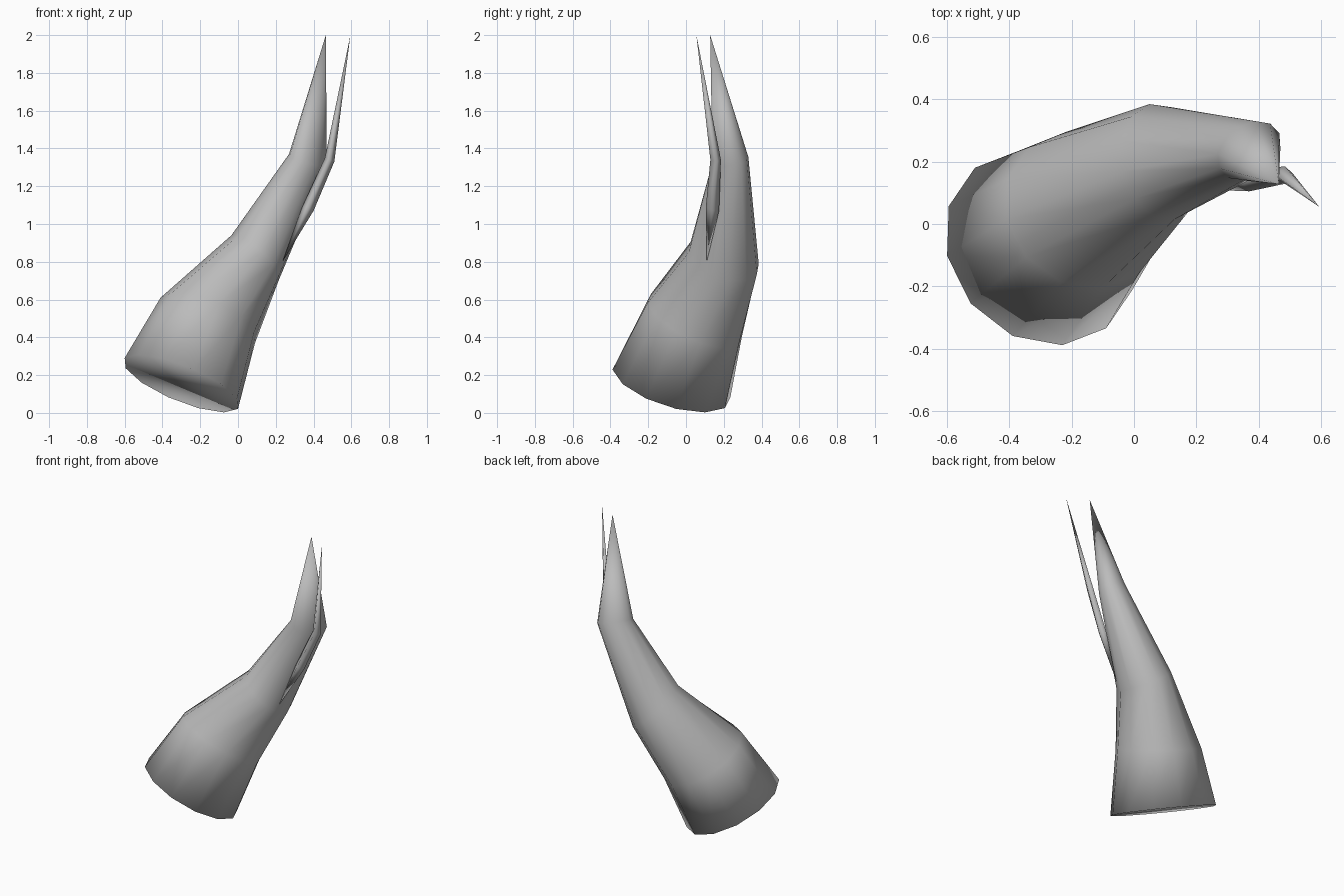
import bpy, math
from mathutils import Vector

cube = bpy.data.objects.get("Cube")
if cube:
    bpy.data.objects.remove(cube, do_unlink=True)

grey = bpy.data.materials.new("horn_grey")
grey.use_nodes = True
colour = (0.5, 0.5, 0.5, 1)
grey.diffuse_color = colour
grey.node_tree.nodes["Principled BSDF"].inputs["Base Color"].default_value = colour


def loft(name, rings, sides, tip, root=None):
    """Skin tilted elliptical rings (centre, half axis, half axis) up to a pointed tip."""
    verts, faces = [], []
    for ring in rings:
        c, u, v = map(Vector, ring)
        for i in range(sides):
            a = math.tau * i / sides
            verts.append(c + u * math.cos(a) + v * math.sin(a))
    for r in range(len(rings) - 1):
        for i in range(sides):
            j = (i + 1) % sides
            low, high = r * sides, (r + 1) * sides
            faces.append((low + i, low + j, high + j, high + i))
    # pointed tip
    verts.append(Vector(tip))
    top, end = (len(rings) - 1) * sides, len(verts) - 1
    faces += [(top + i, top + (i + 1) % sides, end) for i in range(sides)]
    # pointed root, or a flat cap
    if root:
        verts.append(Vector(root))
        faces += [((i + 1) % sides, i, end + 1) for i in range(sides)]
    else:
        faces.append(tuple(reversed(range(sides))))
    mesh = bpy.data.meshes.new(name)
    mesh.from_pydata(verts, [], faces)
    mesh.materials.append(grey)
    mesh.shade_smooth()
    obj = bpy.data.objects.new(name, mesh)
    bpy.context.collection.objects.link(obj)
    return obj


# Leaning main horn, wide at the base
loft("main_horn", [
    ((-.30, -.077, .156), (.30, .025, -.135), (-.07, .312, -.073)),
    ((-.16, .045, .49), (.25, .03, -.12), (-.06, .25, -.09)),
    ((.09, .20, .82), (.125, .03, -.12), (-.04, .185, -.03)),
    ((.37, .235, 1.34), (.10, .01, -.03), (.02, .095, .015)),
], 12, (.465, .128, 2))

# Thin side spike growing out of the horn
loft("side_spike", [
    ((.37, .14, 1.08), (.03, 0, -.01), (0, .035, -.01)),
    ((.485, .157, 1.34), (.025, .005, -.01), (0, .028, 0)),
], 4, (.595, .055, 2), root=(.235, .11, .8))
